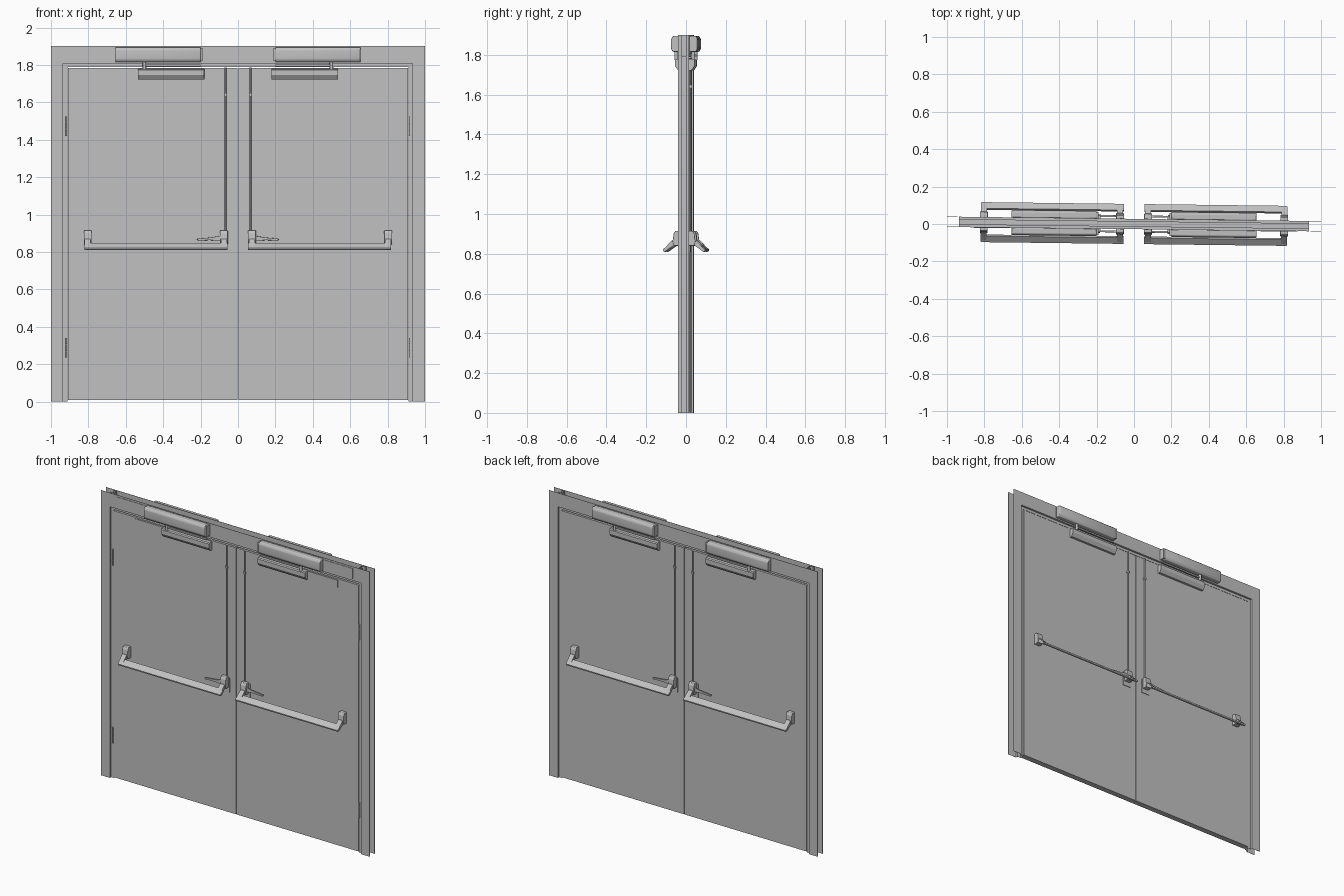
import bpy, bmesh, math
from mathutils import Matrix, Vector

if "Cube" in bpy.data.objects:
    bpy.data.objects.remove(bpy.data.objects["Cube"])

# one grey for the whole door set
grey = bpy.data.materials.new("painted steel grey")
grey.diffuse_color = (0.53, 0.53, 0.53, 1)
grey.use_nodes = True
grey.node_tree.nodes["Principled BSDF"].inputs["Base Color"].default_value = grey.diffuse_color
TURN = Matrix.Rotation(math.radians(-0.7), 4, 'Z')   # the set stands very slightly turned
F, L = 0.0265, 0.019                                  # half depth of frame and of leaf


def finish(bm, name, bevel=0, smooth=False, sheet=0):
    bmesh.ops.recalc_face_normals(bm, faces=bm.faces)
    bm.transform(TURN)
    me = bpy.data.meshes.new(name)
    bm.to_mesh(me)
    bm.free()
    me.materials.append(grey)
    ob = bpy.data.objects.new(name, me)
    bpy.context.collection.objects.link(ob)
    if bevel:
        m = ob.modifiers.new("bevel", 'BEVEL')
        m.width, m.segments, m.limit_method = bevel, 2, 'ANGLE'
    if sheet:
        m = ob.modifiers.new("sheet", 'SOLIDIFY')
        m.thickness, m.offset = sheet, 0
    if smooth:
        bpy.context.view_layer.objects.active = ob
        ob.select_set(True)
        bpy.ops.object.shade_smooth_by_angle(angle=math.radians(40))
        ob.select_set(False)
    return ob


def extrude(name, pts, axis, a, b, s=(1, 1), closed=True, **kw):
    """Sweep a profile along an axis; s mirrors the result in x and y."""
    def place(p, t):
        x, y, z = {'x': (t, *p), 'y': (p[0], t, p[1]), 'z': (*p, t)}[axis]
        return Vector((x * s[0], y * s[1], z))
    bm = bmesh.new()
    lo = [bm.verts.new(place(p, a)) for p in pts]
    hi = [bm.verts.new(place(p, b)) for p in pts]
    n = len(pts)
    for i in range(n if closed else n - 1):
        j = (i + 1) % n
        bm.faces.new((lo[i], lo[j], hi[j], hi[i]))
    if closed:
        bm.faces.new(lo)
        bm.faces.new(hi)
    return finish(bm, name, **kw)


def box(name, x, y, z, s=(1, 1), **kw):
    return extrude(name, [(x[0], y[0]), (x[1], y[0]), (x[1], y[1]), (x[0], y[1])],
                   'z', z[0], z[1], s, **kw)


def rod(name, x, y, r, z0, z1, s):
    c = [(x + r * math.cos(k * math.pi / 6), y + r * math.sin(k * math.pi / 6)) for k in range(12)]
    return extrude(name, c, 'z', z0, z1, s, smooth=True)


# hollow sheet frame: front and back flanges joined by a stepped soffit with a stop
def section(out, rebate, stop):
    half = [(out, F), (rebate, F), (rebate, 0.013), (stop, 0.013)]
    return half + [(u, -v) for u, v in reversed(half)]


for sx in (-1, 1):
    extrude("frame_jamb", section(0.999, 0.935, 0.912), 'z', 0, 1.9, (sx, 1), closed=False, sheet=0.002)
extrude("frame_head", [(v, u) for u, v in section(1.9, 1.808, 1.79)], 'x', -0.935, 0.935,
        closed=False, sheet=0.002)

# cross-sections (distance out from the centre, height)
closer_prof = [(F, 1.815), (0.058, 1.815), (0.067, 1.83), (0.067, 1.88), (0.058, 1.894), (F, 1.894)]
track_prof = [(L, 1.722), (0.034, 1.722), (0.05, 1.745), (0.05, 1.772), (0.044, 1.778), (L, 1.778)]
bar_prof = [(0.066, 0.835), (0.097, 0.81), (0.105, 0.813), (0.107, 0.822), (0.074, 0.847)]
arm_prof = [(0.03, 0.848), (0.05, 0.843), (0.096, 0.811), (0.104, 0.822), (0.058, 0.87), (0.03, 0.875)]
mount_prof = [(L, 0.84), (0.05, 0.84), (0.057, 0.86), (0.052, 0.9), (0.044, 0.915), (L, 0.915)]
lever_prof = [(0.06, 0.888), (0.1, 0.885), (0.15, 0.877), (0.215, 0.871), (0.22, 0.866),
              (0.21, 0.861), (0.15, 0.863), (0.06, 0.858)]

for sx in (-1, 1):
    # door leaf
    box("door_leaf", (0.0025, 0.91), (-L, L), (0.008, 1.784), (sx, 1))

    # front-only backing plates behind the closer and its arm
    box("closer_plate", (0.2, 0.875), (F, F + 0.004), (1.82, 1.888), (sx, -1))
    box("arm_plate", (0.18, 0.757), (L, L + 0.004), (1.725, 1.776), (sx, -1))

    # hinges
    for z in (1.42, 0.235):
        for k in range(3):
            rod("hinge_knuckle", 0.916, 0.021, 0.005, z + k * 0.036, z + k * 0.036 + 0.033, (sx, -1))

    for sy in (-1, 1):
        s = (sx, sy)
        # overhead closer, arm pivot and lower cover
        extrude("closer_cover", closer_prof, 'x', 0.2, 0.655, s, bevel=0.004, smooth=True)
        box("closer_end_cap", (0.19, 0.2), (F, 0.062), (1.82, 1.89), s)
        extrude("arm_cover", track_prof, 'x', 0.18, 0.535, s)
        rod("arm_pivot", 0.5, 0.043, 0.009, 1.775, 1.818, s)
        box("closer_arm", (0.2, 0.505), (0.036, 0.047), (1.792, 1.802), s)

        # push bar with two arms and mounts
        extrude("push_bar", bar_prof, 'x', 0.055, 0.817, s, smooth=True)
        for x in (0.075, 0.803):
            extrude("push_bar_arm", arm_prof, 'x', x - 0.016, x + 0.016, s)
            extrude("push_bar_mount", mount_prof, 'x', x - 0.021, x + 0.021, s, bevel=0.003)

        # lever handle with its plate and hub
        box("lever_plate", (0.045, 0.105), (L, L + 0.004), (0.81, 0.905), s)
        box("lever_hub", (0.068, 0.09), (L, 0.04), (0.862, 0.884), s)
        extrude("lever_handle", lever_prof, 'y', 0.036, 0.046, s, bevel=0.002)

        # vertical latch rod with guide and top latch
        rod("latch_rod", 0.067, L + 0.006, 0.0045, 0.9, 1.785, s)
        box("rod_guide", (0.059, 0.075), (L, L + 0.011), (1.633, 1.647), s)
